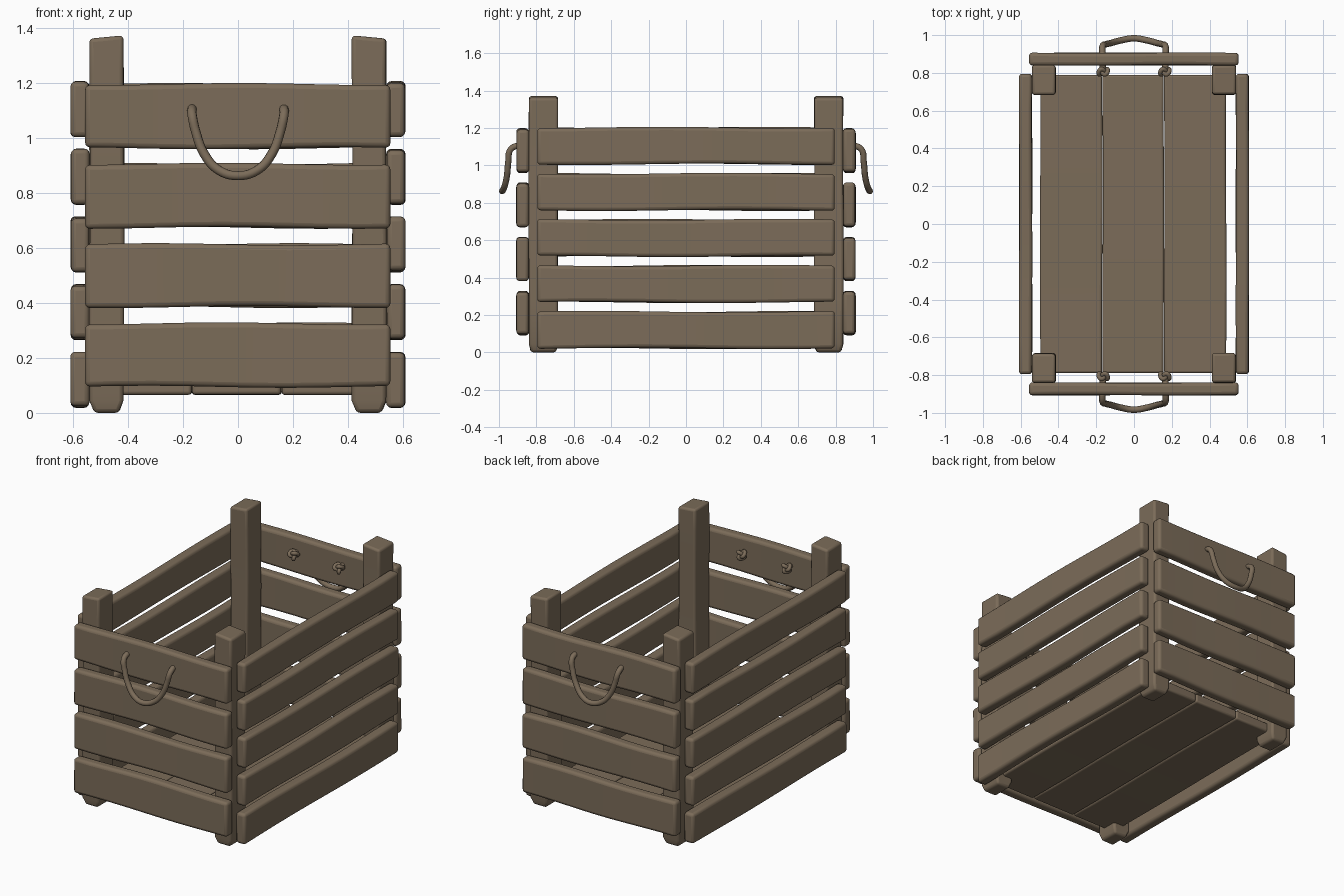
import bpy, bmesh, math, random
from mathutils import Vector

if "Cube" in bpy.data.objects:
    bpy.data.objects.remove(bpy.data.objects["Cube"])

random.seed(7)
wood = bpy.data.materials.new("weathered brown")
wood.diffuse_color = (0.20, 0.15, 0.10, 1)
wood.use_nodes = True
wood.node_tree.nodes["Principled BSDF"].inputs["Base Color"].default_value = wood.diffuse_color


def smooth(ob):
    bpy.ops.object.select_all(action='DESELECT')
    ob.select_set(True)
    bpy.context.view_layer.objects.active = ob
    bpy.ops.object.shade_smooth_by_angle(angle=math.radians(40))


def board(name, lo, hi, axis, cuts=8, wobble=0.004, bevel=0.018, shape=None):
    """Box between two corners, gently wavy along one axis, with rounded edges."""
    lo, hi = Vector(lo), Vector(hi)
    bm = bmesh.new()
    bmesh.ops.create_cube(bm, size=1)
    long = [e for e in bm.edges
            if abs(e.verts[0].co[axis] - e.verts[1].co[axis]) > 0.5]
    bmesh.ops.subdivide_edges(bm, edges=long, cuts=cuts, use_grid_fill=True)
    phase = [random.uniform(0, 6.28) for _ in range(6)]
    for v in bm.verts:
        t, c = v.co[axis], v.co.copy()
        v.co = Vector([lo[i] + (c[i] + 0.5) * (hi[i] - lo[i]) for i in range(3)])
        for i in range(3):
            if i != axis:
                k = i if c[i] > 0 else i + 3
                w = wobble if hi[i] - lo[i] > 0.1 else wobble * 0.4
                v.co[i] += w * math.sin(7 * t + phase[k])
        if shape:
            shape(v, c)
    me = bpy.data.meshes.new(name)
    bm.to_mesh(me)
    bm.free()
    ob = bpy.data.objects.new(name, me)
    bpy.context.collection.objects.link(ob)
    me.materials.append(wood)
    m = ob.modifiers.new("rounded edges", 'BEVEL')
    m.width, m.segments, m.limit_method = bevel, 3, 'ANGLE'
    m.angle_limit = math.radians(40)
    smooth(ob)
    return ob


def rope(name, pts, radius, cyclic=False):
    """Round rope along a smooth path."""
    cu = bpy.data.curves.new(name, 'CURVE')
    cu.dimensions = '3D'
    cu.bevel_depth, cu.bevel_resolution, cu.resolution_u = radius, 3, 6
    cu.use_fill_caps = True
    sp = cu.splines.new('BEZIER')
    sp.bezier_points.add(len(pts) - 1)
    for b, p in zip(sp.bezier_points, pts):
        b.co = p
        b.handle_left_type = b.handle_right_type = 'AUTO'
    sp.use_cyclic_u = cyclic
    cu.materials.append(wood)
    ob = bpy.data.objects.new(name, cu)
    bpy.context.collection.objects.link(ob)


# corner posts, with a sloped top and a chipped, tapered foot
for sx in (-1, 1):
    for sy in (-1, 1):
        cx, cy = sx * 0.477, sy * 0.763

        def post_shape(v, c):
            if c.z > 0.49 and c.x * sx > 0:
                v.co.z -= 0.012
            if c.z < -0.49:
                v.co.x = cx + (v.co.x - cx) * 0.72
                v.co.y = cy + (v.co.y - cy) * 0.85
            elif c.z < -0.4:
                v.co.z = 0.045

        board("corner_post", (cx - 0.062, cy - 0.078, 0), (cx + 0.062, cy + 0.078, 1.372),
              2, cuts=9, wobble=0.002, bevel=0.014, shape=post_shape)

# end slats, front and back
for sy in (-1, 1):
    y0, y1 = sorted((sy * 0.84, sy * 0.906))
    for z0, z1 in ((0.095, 0.325), (0.385, 0.613), (0.673, 0.905), (0.962, 1.195)):
        board("end_slat", (-0.556, y0, z0), (0.554, y1, z1), 0)

# long side slats, left and right
for sx in (-1, 1):
    x0, x1 = sorted((sx * 0.54, sx * 0.608))
    for i in range(5):
        z = 0.022 + i * 0.246
        board("side_slat", (x0, -0.795, z), (x1, 0.795, z + 0.196), 1)

# floor planks
for x0, x1 in ((-0.497, -0.168), (-0.166, 0.158), (0.16, 0.488)):
    board("floor_plank", (x0, -0.79, 0.066), (x1, 0.79, 0.128), 1,
          wobble=0.002, bevel=0.012)

# rope handles with a knot inside at each end
half = [(0.165, 0.80, 1.10), (0.167, 0.90, 1.105), (0.167, 0.938, 1.085),
        (0.153, 0.95, 1.02), (0.122, 0.958, 0.94), (0.07, 0.972, 0.882)]
for sy in (-1, 1):
    path = half + [(0, 0.983, 0.862)] + [(-x, y, z) for x, y, z in reversed(half)]
    rope("rope_handle", [(x, sy * y, z) for x, y, z in path], 0.017)
    for sx in (-1, 1):
        knot = []
        for k in range(24):
            t = k * math.tau / 24
            knot.append((sx * 0.163 + 0.0088 * (math.sin(t) + 2 * math.sin(2 * t)),
                         sy * (0.806 + 0.014 * math.sin(3 * t)),
                         1.10 + 0.0088 * (math.cos(t) - 2 * math.cos(2 * t))))
        rope("rope_knot", knot, 0.012, cyclic=True)
